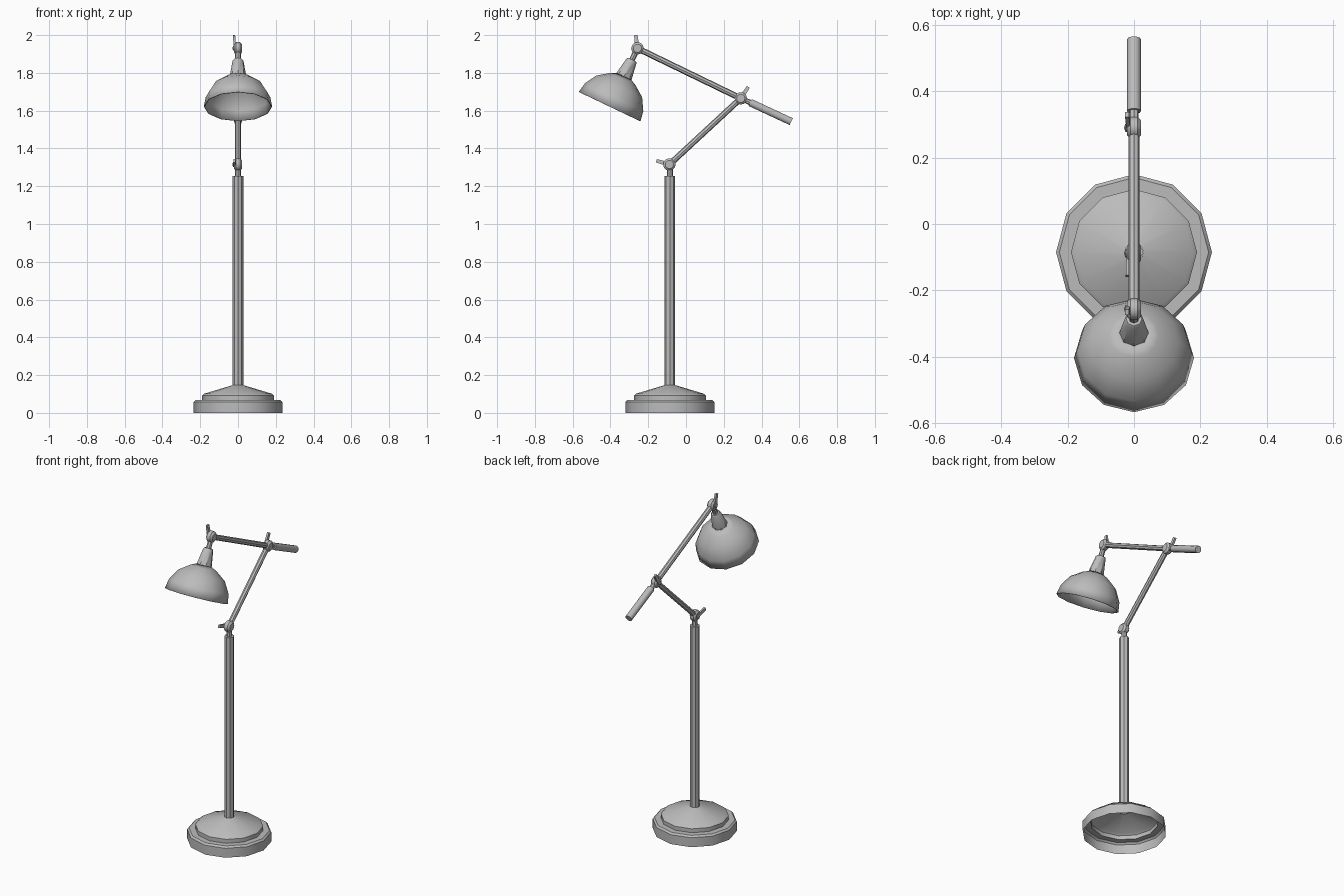
import bpy, bmesh, math
from mathutils import Vector

cube = bpy.data.objects.get("Cube")
if cube:
    bpy.data.objects.remove(cube)

grey = bpy.data.materials.new("satin_grey")
grey.use_nodes = True
COLOUR = (0.5, 0.5, 0.5, 1)
grey.diffuse_color = COLOUR
grey.node_tree.nodes["Principled BSDF"].inputs["Base Color"].default_value = COLOUR


def finish(name, bm):
    mesh = bpy.data.meshes.new(name)
    bm.to_mesh(mesh)
    bm.free()
    mesh.materials.append(grey)
    obj = bpy.data.objects.new(name, mesh)
    bpy.context.collection.objects.link(obj)
    bpy.ops.object.select_all(action="DESELECT")
    obj.select_set(True)
    bpy.context.view_layer.objects.active = obj
    bpy.ops.object.shade_smooth_by_angle(angle=math.radians(40))
    return obj


def lathe(name, profile, origin, axis=(0, 0, 1), sides=12):
    """Revolve (radius, distance) pairs round an axis."""
    axis = Vector(axis).normalized()
    u = Vector((0, 1, 0)) if abs(axis.x) > 0.9 else Vector((1, 0, 0))
    v = axis.cross(u)
    bm = bmesh.new()
    rings = []
    for radius, dist in profile:
        ring = []
        for i in range(sides):
            a = math.tau * i / sides
            offset = (u * math.cos(a) + v * math.sin(a)) * radius
            ring.append(bm.verts.new(Vector(origin) + axis * dist + offset))
        rings.append(ring)
    for low, high in zip(rings, rings[1:]):
        for i in range(sides):
            j = (i + 1) % sides
            bm.faces.new((low[i], low[j], high[j], high[i]))
    bmesh.ops.remove_doubles(bm, verts=bm.verts, dist=1e-5)
    bmesh.ops.dissolve_degenerate(bm, edges=bm.edges, dist=1e-6)
    return finish(name, bm)


def rod(name, start, end, radius, sides=8):
    d = Vector(end) - Vector(start)
    n = d.length
    return lathe(name, [(0, 0), (radius, 0), (radius, n), (0, n)], start, d, sides)


def lever(name, joint, tip):
    """Flat thumb lever on the right-hand side of a joint."""
    a = Vector(joint) + Vector((-0.016, 0, 0))
    b = Vector(tip)
    along = (b - a).normalized()
    across = Vector((1, 0, 0)).cross(along).normalized()
    bm = bmesh.new()
    ends = []
    for p, wide in ((a, 0.012), (b, 0.009)):
        ends.append([bm.verts.new(p + Vector((sx * 0.006, 0, 0)) + across * sy * wide)
                     for sx, sy in ((-1, -1), (1, -1), (1, 1), (-1, 1))])
    bm.faces.new(ends[0])
    bm.faces.new(ends[1])
    for i in range(4):
        j = (i + 1) % 4
        bm.faces.new((ends[0][i], ends[0][j], ends[1][j], ends[1][i]))
    bmesh.ops.recalc_face_normals(bm, faces=bm.faces)
    finish(name, bm)


# Key points of the linkage
foot = Vector((0, -0.085, 0))
elbow_low = Vector((0, -0.088, 1.315))
elbow_mid = Vector((0, 0.29, 1.665))
elbow_top = Vector((0, -0.257, 1.93))
rim_centre = Vector((0, -0.404, 1.622))

# Hollow stepped base
lathe("base", [(0.235, 0), (0.235, 0.058), (0.225, 0.068), (0.19, 0.068),
               (0.19, 0.092), (0.178, 0.102), (0.028, 0.147)], foot)

# Pole with narrow neck
lathe("pole", [(0.028, 0.14), (0.028, 1.255), (0.016, 1.255), (0.016, 1.3)], foot, sides=8)

# Joints: rounded pucks turning about x, each with a knob and thumb lever
puck = [(0, -0.021), (0.022, -0.021), (0.033, -0.011), (0.033, 0.011), (0.022, 0.021), (0, 0.021)]
knob = [(0, 0), (0.011, 0), (0.013, 0.008), (0, 0.012)]
joints = {
    "lower": (elbow_low, (-0.019, -0.157, 1.335)),
    "middle": (elbow_mid, (-0.021, 0.33, 1.726)),
    "upper": (elbow_top, (-0.021, -0.266, 2.0)),
}
for label, (centre, tip) in joints.items():
    lathe(label + "_joint", puck, centre, (1, 0, 0))
    lathe(label + "_knob", knob, centre + Vector((-0.018, 0, 0)), (-1, 0, 0), 8)
    lever(label + "_lever", centre, tip)

# Arms and counterweight
rod("lower_arm", elbow_low, elbow_mid, 0.016)
rod("upper_arm", elbow_top, elbow_mid, 0.016)
weight_start = Vector((0, 0.34, 1.643))
rod("counterweight_neck", elbow_mid, weight_start, 0.014)
rod("counterweight", weight_start, (0, 0.557, 1.542), 0.021, 10)

# Shade, socket and stem share one tilted axis
tilt = elbow_top - rim_centre
shade = lathe("shade", [(0.181, 0), (0.171, 0.055), (0.134, 0.118), (0.075, 0.161),
                        (0.04, 0.178)], rim_centre, tilt)
shell = shade.modifiers.new("shell", "SOLIDIFY")
shell.thickness = 0.005
lathe("lamp_socket", [(0, 0.165), (0.046, 0.165), (0.029, 0.268), (0.024, 0.275), (0, 0.275)],
      rim_centre, tilt, 8)
rod("shade_stem", rim_centre + tilt * 0.78, elbow_top, 0.015)
